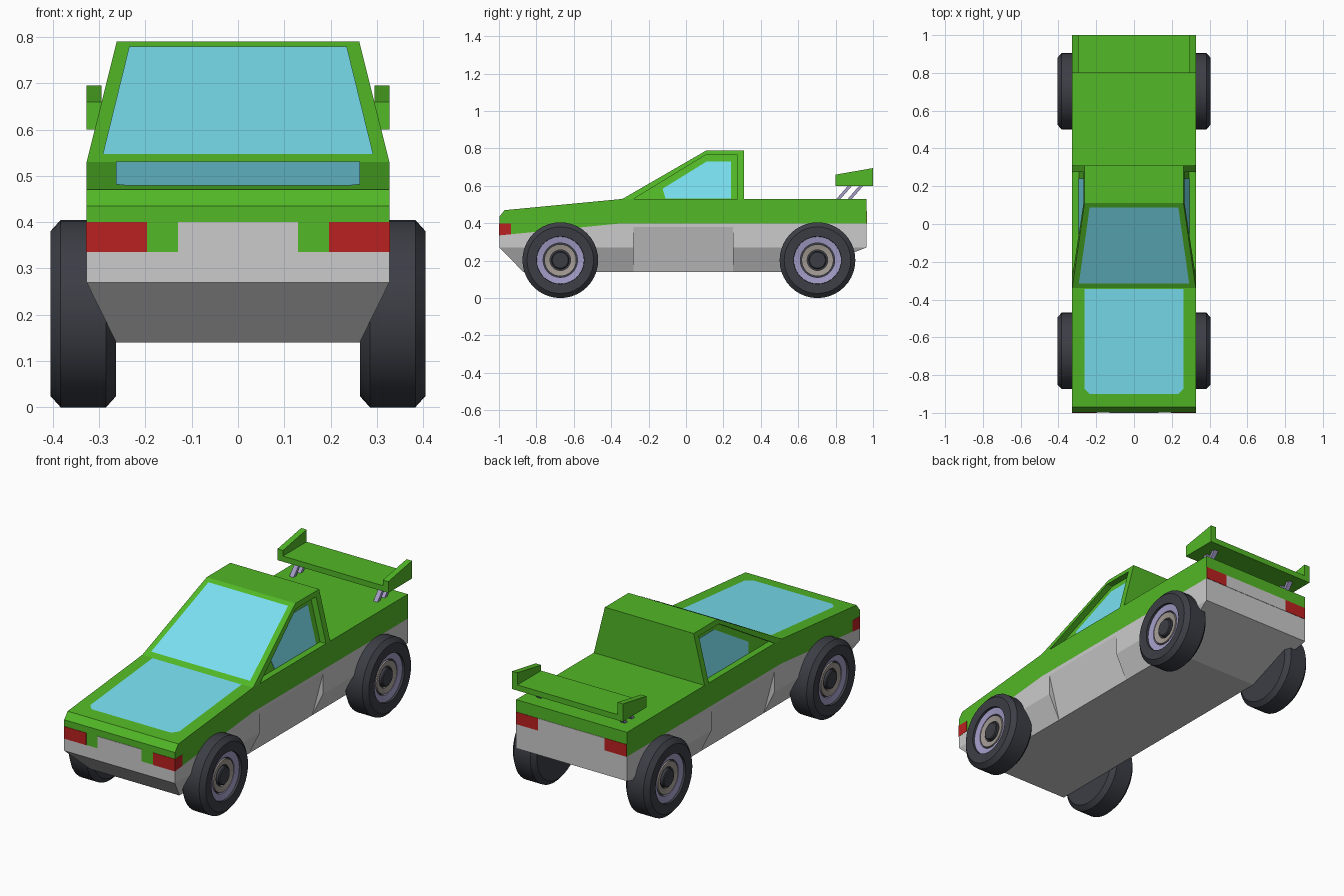
import bpy, bmesh
from math import cos, sin, pi, radians

if "Cube" in bpy.data.objects:
    bpy.data.objects.remove(bpy.data.objects["Cube"])


def material(name, rgb):
    m = bpy.data.materials.new(name)
    m.diffuse_color = (*rgb, 1)
    m.use_nodes = True
    m.node_tree.nodes["Principled BSDF"].inputs["Base Color"].default_value = m.diffuse_color
    return m


GREEN = material("green_paint", (0.085, 0.48, 0.02))
GLASS = material("glass", (0.19, 0.74, 0.87))
RED = material("red_lamp", (0.50, 0.015, 0.015))
RUBBER = material("rubber", (0.045, 0.048, 0.06))
LILAC = material("lilac_metal", (0.36, 0.33, 0.56))
BEIGE = material("warm_metal", (0.36, 0.32, 0.29))


def finish(name, bm, mat=None):
    bmesh.ops.recalc_face_normals(bm, faces=bm.faces)
    me = bpy.data.meshes.new(name)
    bm.to_mesh(me)
    bm.free()
    ob = bpy.data.objects.new(name, me)
    bpy.context.collection.objects.link(ob)
    if mat:
        me.materials.append(mat)
    return ob


def prism(name, profile, xa, xb, mat=None):
    """Side profile (y, z) spanned between xa and xb, each a number or a function of z."""
    at = lambda x, z: x(z) if callable(x) else x
    bm = bmesh.new()
    a = [bm.verts.new((at(xa, z), y, z)) for y, z in profile]
    b = [bm.verts.new((at(xb, z), y, z)) for y, z in profile]
    bm.faces.new(a)
    bm.faces.new(b[::-1])
    for i in range(len(a)):
        j = (i + 1) % len(a)
        bm.faces.new((a[i], b[i], b[j], a[j]))
    return finish(name, bm, mat)


def box(name, x0, x1, y0, y1, z0, z1, mat=None):
    return prism(name, [(y0, z0), (y1, z0), (y1, z1), (y0, z1)], x0, x1, mat)


def hull(name, half_points, mat=None):
    """Convex solid from points on one side, mirrored in x."""
    bm = bmesh.new()
    for x, y, z in half_points:
        bm.verts.new((x, y, z))
        bm.verts.new((-x, y, z))
    bmesh.ops.convex_hull(bm, input=bm.verts)
    bmesh.ops.dissolve_limit(bm, angle_limit=radians(1), verts=bm.verts, edges=bm.edges)
    return finish(name, bm, mat)


def panel(name, points, mat):
    """Flat single-face panel."""
    bm = bmesh.new()
    bm.faces.new([bm.verts.new(p) for p in points])
    bm.normal_update()
    ob = finish(name, bm, mat)
    return ob


def lathe(name, profile, side, y0, mat, closed=False, n=40):
    """Revolve (x, radius) points about the wheel axle."""
    bm = bmesh.new()
    rings = [[bm.verts.new((side * x, y0 + r * cos(2 * pi * k / n), AXLE_Z + r * sin(2 * pi * k / n)))
              for k in range(n)] for x, r in profile]
    pairs = list(zip(rings, rings[1:]))
    if closed:
        pairs.append((rings[-1], rings[0]))
    else:
        bm.faces.new(rings[0])
        bm.faces.new(rings[-1])
    for a, b in pairs:
        for k in range(n):
            j = (k + 1) % n
            bm.faces.new((a[k], a[j], b[j], b[k]))
    ob = finish(name, bm, mat)
    bpy.ops.object.select_all(action='DESELECT')
    ob.select_set(True)
    bpy.context.view_layer.objects.active = ob
    bpy.ops.object.shade_smooth_by_angle(angle=radians(30))


W, NARROW, AXLE_Z = 0.327, 0.263, 0.2025
FRONT, REAR = -0.998, 0.965

# Grey lower body: tapered front and rear, slanted middle
hull("lower_front", [(W, FRONT, .27), (W, FRONT, .335), (W, -.34, .40), (W, -.28, .40),
                     (W, -.28, .27), (NARROW, -.87, .14), (NARROW, -.28, .14)])
hull("lower_middle", [(W, -.28, .40), (W, .25, .40), (W, -.28, .38), (W, .25, .38),
                      (NARROW, -.28, .14), (NARROW, .25, .14)])
hull("lower_rear", [(W, .25, .40), (W, REAR, .40), (W, .25, .27), (W, REAR, .27),
                    (NARROW, .25, .14), (NARROW, .63, .14)])

# Green upper body with sloping hood
prism("upper_body", [(FRONT, .335), (FRONT, .435), (-.97, .47), (-.34, .53),
                     (REAR, .53), (REAR, .40), (-.34, .40)], -W, W, GREEN)

# Bumper centre panels
box("front_bumper_panel", -.13, .13, -1, -.97, .335, .40)
box("rear_bumper_panel", -.197, .197, .93, REAR + .002, .399, .465)


# Cabin with tapered sides and recessed window openings
def cab_x(z):
    return W - .25 * (z - .53)


cabin = prism("cabin", [(-.34, .53), (.11, .79), (.31, .79), (.31, .53)],
              cab_x, lambda z: -cab_x(z), GREEN)

# Hood and windscreen glass
hood = [(.263, -.345), (.263, -.87), (.235, -.90)]
hood += [(-x, y) for x, y in reversed(hood)]
panel("hood_glass", [(x, y, .532 + (y + .34) * .06 / .63) for x, y in hood[::-1]], GLASS)
panel("windscreen", [(x, y - .001, z + .002) for x, y, z in
                     [(-.292, -.314, .545), (.292, -.314, .545),
                      (.235, .0875, .777), (-.235, .0875, .777)]], GLASS)

side_glass = [(-.11, .532), (.24, .532), (.24, .73), (.11, .73), (-.125, .585)]
opening = [(-.329, .50), (.275, .50), (.275, .765), (.105, .765)]

for s, tag in ((1, "right"), (-1, "left")):
    # Side window recess and glass
    cutter = prism("window_cutter_" + tag, opening, lambda z: s * (cab_x(z) - .035),
                   lambda z: s * (cab_x(z) + .1))
    cutter.hide_render = True
    cutter.display_type = 'WIRE'
    mod = cabin.modifiers.new("window_" + tag, 'BOOLEAN')
    mod.operation, mod.solver, mod.object = 'DIFFERENCE', 'EXACT', cutter
    prism("side_window_" + tag, side_glass, lambda z: s * (cab_x(z) - .04),
          lambda z: s * (cab_x(z) - .033), GLASS)

    # Lamps
    prism("front_lamp_" + tag, [(-1, .335), (-.935, .341), (-.935, .40), (-1, .40)],
          s * .197, s * (W + .001), RED)
    box("rear_lamp_" + tag, s * .197, s * (W - .0005), .93, REAR + .002, .40, .465, RED)

    # Spoiler end plates and struts
    prism("spoiler_end_" + tag, [(.80, .60), (1, .60), (1, .695), (.80, .66)],
          s * .295, s * W, GREEN)
    for i, y in enumerate((.80, .86)):
        prism(f"spoiler_strut_{tag}_{i}", [(y, .525), (y + .022, .525), (y + .092, .605),
                                           (y + .070, .605)], s * .235, s * .26, LILAC)

    # Wheels
    for y, end in ((-.672, "front"), (.703, "rear")):
        name = f"{end}_{tag}_"
        lathe(name + "tyre", [(.263, .178), (.285, .2025), (.383, .2025), (.405, .178),
                              (.402, .127), (.37, .125)], s, y, RUBBER)
        lathe(name + "rim", [(.36, .126), (.390, .126), (.384, .092), (.36, .092)],
              s, y, LILAC, closed=True)
        lathe(name + "hub_ring", [(.36, .085), (.386, .085), (.380, .055), (.36, .055)],
              s, y, BEIGE, closed=True)
        lathe(name + "hub_cap", [(.36, .047), (.388, .047), (.392, .042)], s, y, RUBBER)

# Spoiler blade
box("spoiler_blade", -.296, .296, .80, 1, .60, .63, GREEN)
